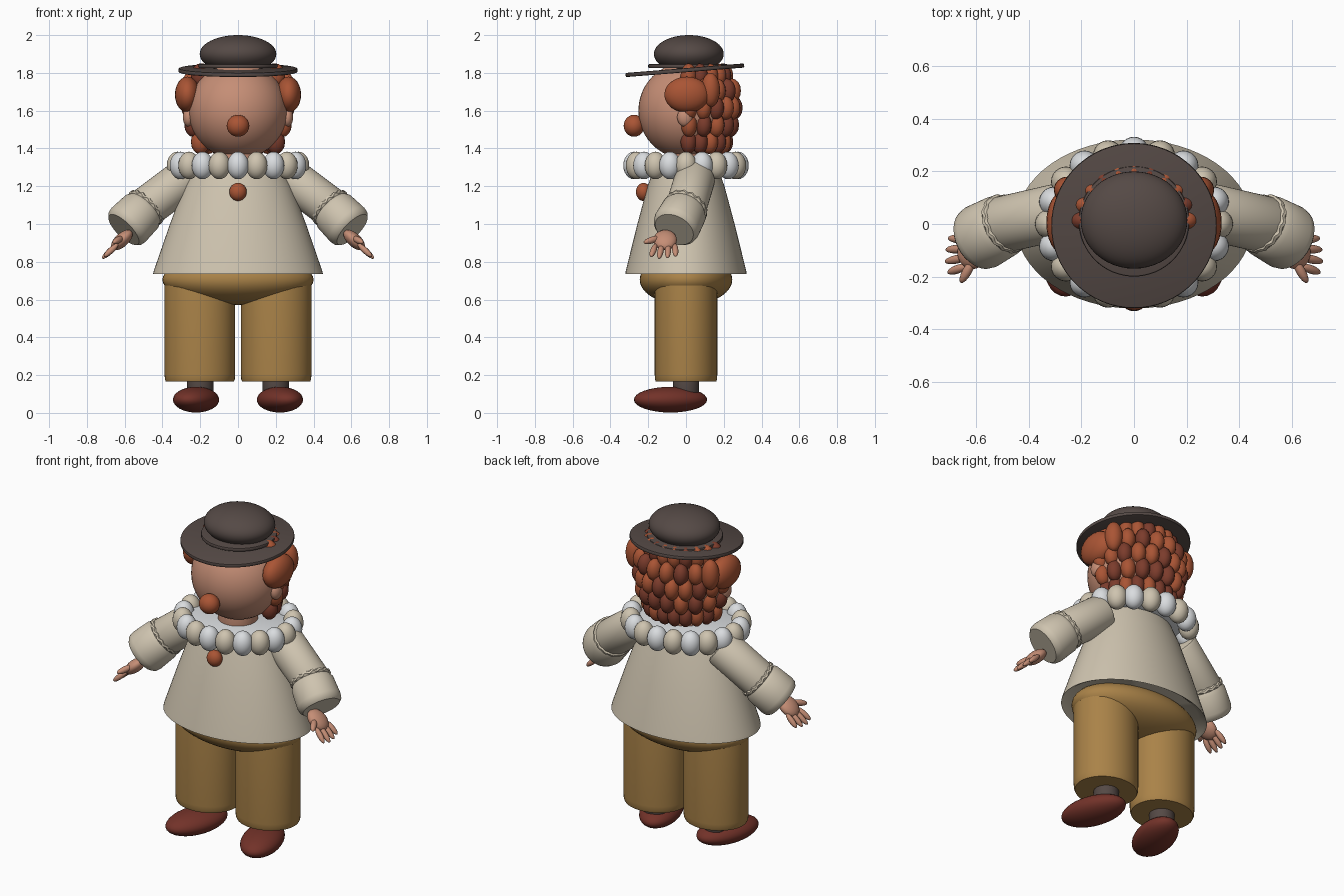
import bpy, bmesh
from math import sin, cos, pi, radians
from mathutils import Vector, Matrix

if "Cube" in bpy.data.objects:
    bpy.data.objects.remove(bpy.data.objects["Cube"])


def material(name, rgb):
    m = bpy.data.materials.new(name)
    m.use_nodes = True
    m.diffuse_color = (*rgb, 1)
    m.node_tree.nodes["Principled BSDF"].inputs["Base Color"].default_value = (*rgb, 1)
    return m


skin = material("skin", (.56, .27, .18))
orange = material("orange", (.40, .09, .035))
auburn = material("auburn", (.20, .045, .025))
cream = material("cream", (.62, .55, .43))
white = material("white", (.70, .72, .74))
felt = material("dark_felt", (.09, .067, .06))
mustard = material("mustard", (.40, .225, .065))
leather = material("red_leather", (.17, .032, .022))


def finish(name, bm, mat, matrix):
    bmesh.ops.transform(bm, matrix=matrix, verts=bm.verts)
    bmesh.ops.recalc_face_normals(bm, faces=bm.faces)
    me = bpy.data.meshes.new(name)
    bm.to_mesh(me)
    bm.free()
    me.materials.append(mat)
    me.shade_smooth()
    me.set_sharp_from_angle(angle=radians(40))
    ob = bpy.data.objects.new(name, me)
    bpy.context.collection.objects.link(ob)
    return ob


def placed(loc, rot=Matrix(), scale=(1, 1, 1)):
    return Matrix.Translation(loc) @ rot.to_4x4() @ Matrix.Diagonal((*scale, 1))


def ball(name, loc, radii, mat, rot=Matrix(), seg=24):
    bm = bmesh.new()
    bmesh.ops.create_uvsphere(bm, u_segments=seg, v_segments=seg // 2, radius=1)
    return finish(name, bm, mat, placed(loc, rot, radii))


def lathe(name, profile, mat, matrix=Matrix(), seg=48, wavy=(), wave=0):
    """Turn (radius, height) points about z; rings listed in wavy ripple along z."""
    bm = bmesh.new()
    rings = []
    for k, (r, z) in enumerate(profile):
        if r == 0:
            rings.append([bm.verts.new((0, 0, z))])
            continue
        ring = []
        for i in range(seg):
            a = 2 * pi * i / seg
            dz = wave * cos(a * 16) if k in wavy else 0
            ring.append(bm.verts.new((r * cos(a), r * sin(a), z + dz)))
        rings.append(ring)
    for lo, hi in zip(rings, rings[1:]):
        for i in range(seg):
            j = (i + 1) % seg
            quad = [lo[i % len(lo)], lo[j % len(lo)], hi[j % len(hi)], hi[i % len(hi)]]
            bm.faces.new(list(dict.fromkeys(quad)))
    return finish(name, bm, mat, matrix)


def rounded(r, h, b):
    """Closed cylinder profile with softened rims."""
    return [(0, 0), (r - b, 0), (r - b * .3, b * .3), (r, b),
            (r, h - b), (r - b * .3, h - b * .3), (r - b, h), (0, h)]


def along(direction):
    return Vector(direction).to_track_quat('Z', 'Y').to_matrix()


# Head and face
ball("head", (0, 0, 1.6), (.262, .252, .255), skin, seg=48)
ball("nose", (0, -.275, 1.52), (.06, .055, .058), orange)
lathe("neck", rounded(.11, .2, .02), skin, placed((0, 0, 1.24)))

# Hat
tilt = Matrix.Rotation(radians(4.6), 3, 'X')
lathe("hat_brim", rounded(.315, .022, .006), felt, placed((0, -.005, 1.803), tilt), seg=64)
lathe("hat_band", rounded(.21, .022, .006), felt, placed((0, .01, 1.825)), seg=64)
ball("hat_crown", (0, .015, 1.9), (.203, .185, .1), felt, seg=48)

# Curls wrapped around the back of the head
rows = [(1.435, .2), (1.525, .235), (1.615, .25), (1.705, .245), (1.785, .2)]
for r, (z, radius) in enumerate(rows):
    count = 11 - r % 2
    for i in range(count):
        a = radians(4 + 172 * i / (count - 1))
        mat = auburn if (i + 2 * r) % 3 == 0 or (r < 2 and i % 2) else orange
        ball(f"curl_{r}_{i}", (radius * cos(a), radius * sin(a), z), (.05, .043, .065),
             mat, Matrix.Rotation(a, 3, 'Z'), seg=16)

# Ruff of alternating puffs
for i in range(20):
    a = 2 * pi * i / 20
    ball(f"ruff_puff_{i}", (.32 * sin(a), -.275 * cos(a), 1.31), (.057, .057, .073),
         cream if i % 2 else white)
lathe("ruff_lining", rounded(.3, .03, .01), white, placed((0, 0, 1.3), scale=(1, .86, 1)))

# Smock
lathe("smock", [(0, .765), (.4, .765), (.435, .742), (.45, .735), (.445, .755), (.36, 1.0),
                (.285, 1.2), (.23, 1.31), (0, 1.33)],
      cream, placed((0, 0, 0), scale=(1, .715, 1)), seg=64)
ball("smock_button", (0, -.225, 1.17), (.046, .04, .048), orange)

# Trouser seat
ball("trouser_seat", (0, 0, .705), (.4, .245, .135), mustard, seg=48)

for s, side in ((1, "left"), (-1, "right")):
    # Cheek-side hair and ear
    ball(f"{side}_hair_tuft", (s * .268, .005, 1.685), (.066, .12, .095), orange)
    ball(f"{side}_hair_tuft_back", (s * .255, .13, 1.71), (.05, .05, .09), orange)
    ball(f"{side}_ear", (s * .262, -.005, 1.565), (.03, .042, .05), skin)

    # Trouser leg, ankle and shoe
    lathe(f"{side}_trouser_leg", rounded(1, .55, .04), mustard,
          placed((s * .202, 0, .165), scale=(.187, .166, 1)))
    lathe(f"{side}_ankle", rounded(.07, .16, .01), felt, placed((s * .2, 0, .08)))
    ball(f"{side}_shoe", (s * .222, -.082, .07), (.113, .2, .068), leather,
         Matrix.Rotation(s * radians(17), 3, 'Z'), seg=32)

    # Sleeve with rippled seam and puffed cuff
    shoulder, seam = Vector((s * .27, .05, 1.25)), Vector((s * .49, 0, 1.085))
    cuff_end = Vector((s * .605, -.062, .97))
    upper = seam - shoulder
    lathe(f"{side}_upper_sleeve", rounded(.108, upper.length + .03, .02), cream,
          placed(shoulder, along(upper)))
    cuff = cuff_end - seam
    n = cuff.length
    lathe(f"{side}_cuff",
          [(0, -.02), (.1, -.02), (.116, -.012), (.118, 0), (.11, .008), (.122, .03),
           (.127, n - .04), (.122, n - .015), (.108, n), (0, n)],
          cream, placed(seam, along(cuff)), seg=96, wavy=(2, 3), wave=.005)

    # Hand: palm, four fingers and thumb
    aim = Vector((s * .72, -.1, -.66))
    palm = Vector((s * .615, -.11, .915))
    ball(f"{side}_palm", palm, (.036, .062, .07), skin,
         Matrix.Rotation(s * radians(132), 3, 'Y'))
    for f in range(4):
        spread = (f - 1.5) * .034
        base = palm + Vector((s * .025, spread, -.025))
        way = aim + Vector((0, spread * 3, 0))
        reach = .105 - .012 * abs(f - 1.3)
        ball(f"{side}_finger_{f}", base + way * reach * .5, (.0165, .0165, reach * .58),
             skin, along(way), seg=16)
    ball(f"{side}_thumb", palm + Vector((s * .02, -.07, .0)), (.018, .018, .052), skin,
         along((s * .45, -.8, -.25)), seg=16)
